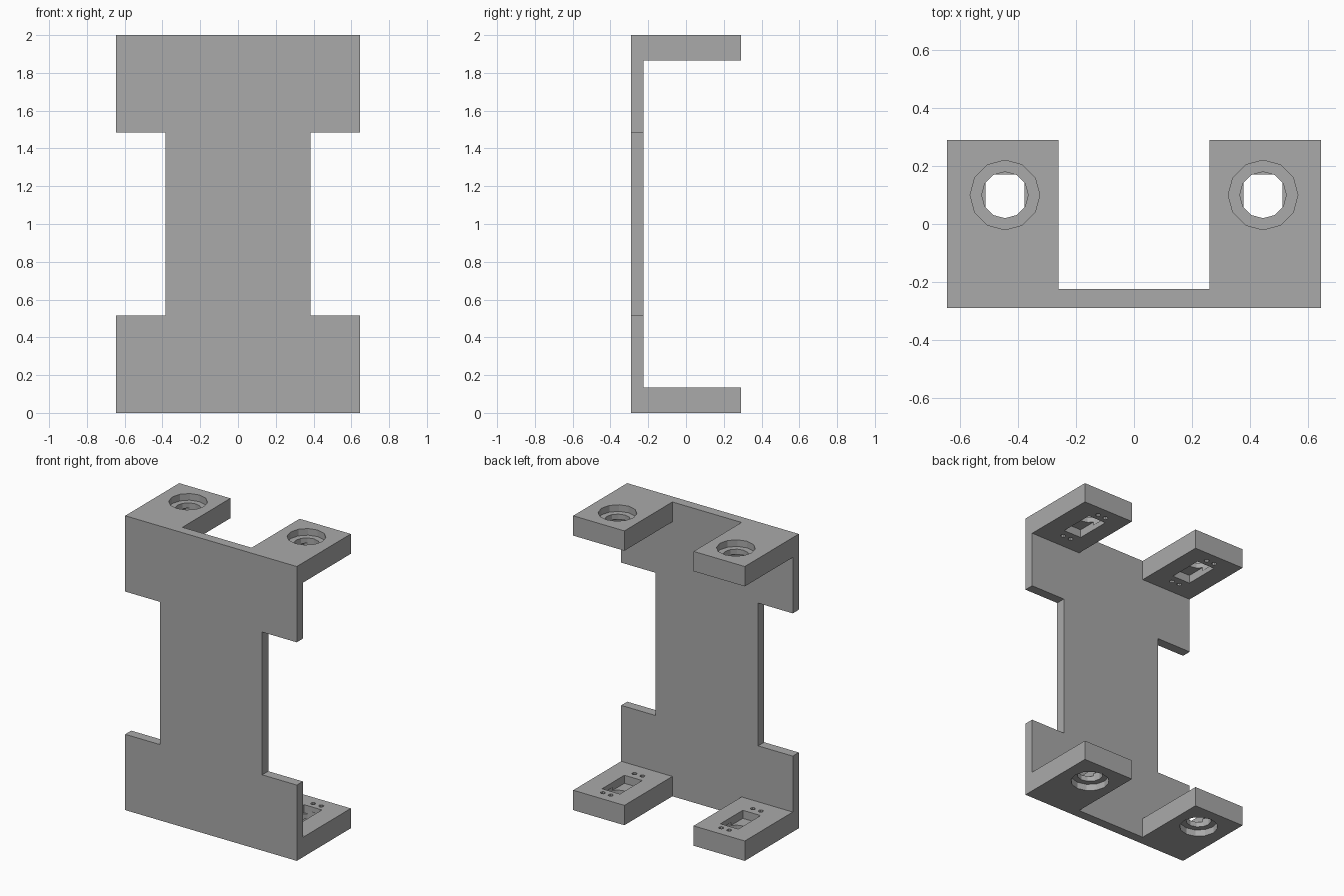
import bpy
import bmesh
from mathutils import Matrix

cube = bpy.data.objects.get("Cube")
if cube:
    bpy.data.objects.remove(cube, do_unlink=True)

grey = bpy.data.materials.new("plain grey")
grey.use_nodes = True
grey.diffuse_color = (0.4, 0.4, 0.4, 1)
grey.node_tree.nodes["Principled BSDF"].inputs["Base Color"].default_value = (0.4, 0.4, 0.4, 1)

HEIGHT, HALF_W, FRONT, BACK = 2.0, 0.645, -0.29, 0.29
PLATE_BACK = -0.225
TAB_T, TAB_IN = 0.135, 0.26
HOLE_X, HOLE_Y, SLOT_Y = 0.445, 0.10, 0.05


def make_object(name, bm):
    mesh = bpy.data.meshes.new(name)
    bmesh.ops.recalc_face_normals(bm, faces=bm.faces)
    bm.to_mesh(mesh)
    bm.free()
    mesh.materials.append(grey)
    obj = bpy.data.objects.new(name, mesh)
    bpy.context.collection.objects.link(obj)
    return obj


def box(name, lo, hi):
    bm = bmesh.new()
    size = [b - a for a, b in zip(lo, hi)]
    mid = [(a + b) / 2 for a, b in zip(lo, hi)]
    bmesh.ops.create_cube(bm, size=1, matrix=Matrix.Translation(mid) @ Matrix.Diagonal((*size, 1)))
    return make_object(name, bm)


def cylinder(name, x, y, z0, z1, radius, sides):
    bm = bmesh.new()
    turn = Matrix.Rotation(0, 4, "Z")
    bmesh.ops.create_cone(bm, cap_ends=True, segments=sides, radius1=radius, radius2=radius,
                          depth=abs(z1 - z0),
                          matrix=Matrix.Translation((x, y, (z0 + z1) / 2)) @ turn)
    return make_object(name, bm)


def combine(target, other, operation):
    """Apply a boolean and discard the helper."""
    mod = target.modifiers.new("cut", "BOOLEAN")
    mod.operation, mod.object, mod.solver = operation, other, "EXACT"
    graph = bpy.context.evaluated_depsgraph_get()
    result = bpy.data.meshes.new_from_object(target.evaluated_get(graph))
    target.modifiers.clear()
    target.data = result
    bpy.data.objects.remove(other, do_unlink=True)


# Back plate: I-shaped profile extruded through its thickness
neck, low, high = 0.385, 0.515, 1.485
half = [(HALF_W, 0), (HALF_W, low), (neck, low), (neck, high), (HALF_W, high), (HALF_W, HEIGHT)]
outline = half + [(-x, z) for x, z in reversed(half)]
bm = bmesh.new()
face = bm.faces.new([bm.verts.new((x, FRONT, z)) for x, z in outline])
extruded = bmesh.ops.extrude_face_region(bm, geom=[face])
moved = [v for v in extruded["geom"] if isinstance(v, bmesh.types.BMVert)]
bmesh.ops.translate(bm, verts=moved, vec=(0, PLATE_BACK - FRONT, 0))
make_object("back_plate", bm)

# Four mounting tabs, each with a stepped bore outside and a slot with pin holes inside
for level, outer, inward in (("lower", 0, 1), ("upper", HEIGHT, -1)):
    inner = outer + inward * TAB_T
    for side, sx in (("left", 1), ("right", -1)):
        xs = sorted((sx * TAB_IN, sx * HALF_W))
        zs = sorted((outer, inner))
        tab = box(f"{level}_{side}_tab", (xs[0], PLATE_BACK, zs[0]), (xs[1], BACK, zs[1]))
        x = sx * HOLE_X

        # Wide counterbore, then the narrower bore
        for radius, depth in ((0.12, 0.045), (0.08, 0.1)):
            bore = cylinder("bore_cutter", x, HOLE_Y, outer - inward * 0.02,
                            outer + inward * depth, radius, 12)
            combine(tab, bore, "DIFFERENCE")

        # Rectangular slot on the inner face
        sz = sorted((inner + inward * 0.02, inner - inward * 0.055))
        slot = box("slot_cutter", (x - 0.067, SLOT_Y - 0.12, sz[0]), (x + 0.067, SLOT_Y + 0.12, sz[1]))
        combine(tab, slot, "DIFFERENCE")

        # Pairs of small pin holes at the slot ends
        for dx in (-0.03, 0.03):
            for dy in (-0.175, 0.165):
                pin = cylinder("pin_cutter", x + dx, SLOT_Y + dy, inner + inward * 0.02,
                               inner - inward * 0.04, 0.016, 8)
                combine(tab, pin, "DIFFERENCE")
